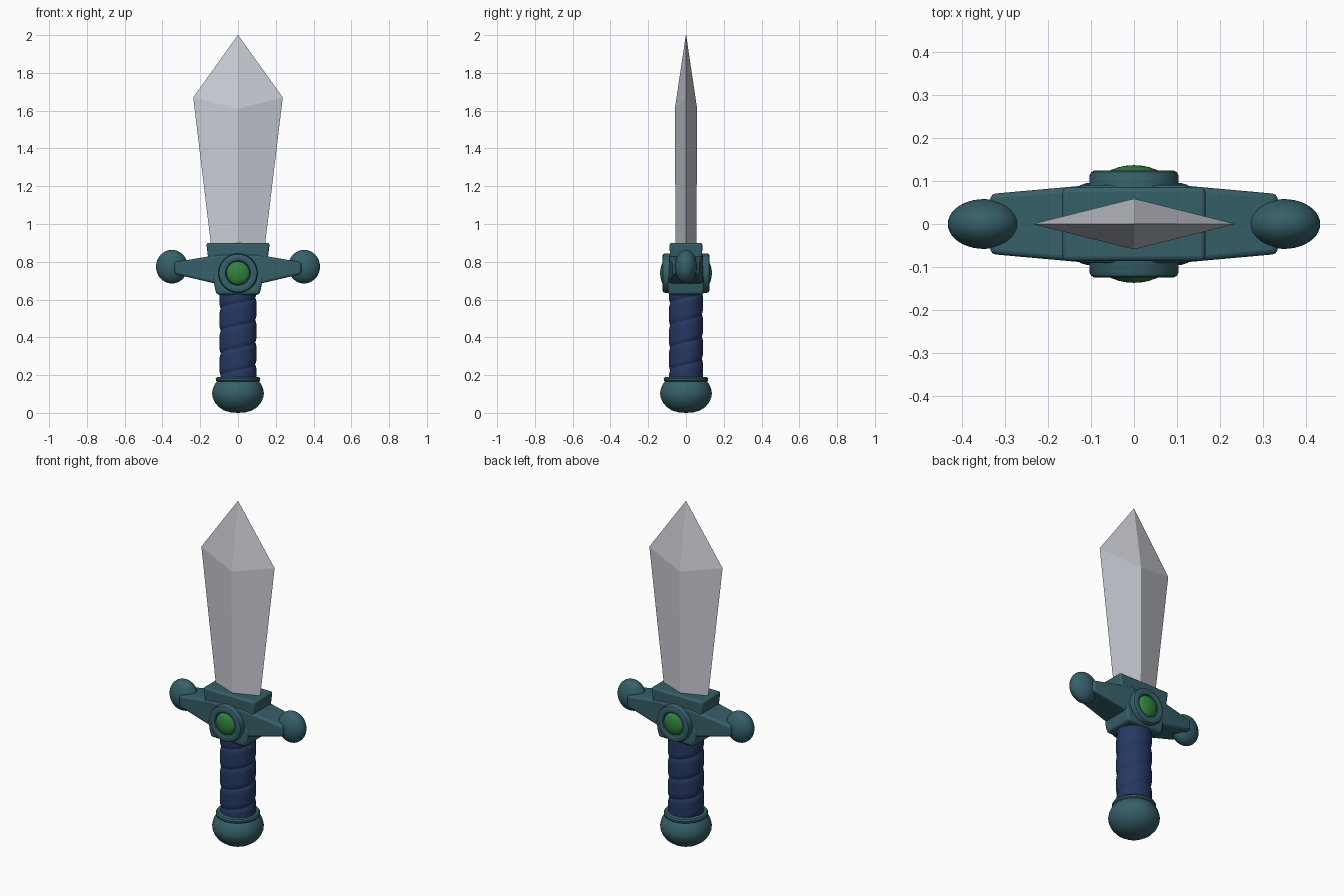
import bpy, bmesh, math
from mathutils import Matrix

if "Cube" in bpy.data.objects:
    bpy.data.objects.remove(bpy.data.objects["Cube"])


def mat(name, col):
    m = bpy.data.materials.new(name)
    m.diffuse_color = (*col, 1)
    m.use_nodes = True
    m.node_tree.nodes["Principled BSDF"].inputs["Base Color"].default_value = m.diffuse_color
    return m


STEEL = mat("pale steel", (0.60, 0.62, 0.68))
TEAL = mat("dark teal", (0.036, 0.115, 0.14))
NAVY = mat("navy wrap", (0.019, 0.040, 0.125))
GREEN = mat("green gem", (0.03, 0.22, 0.045))


def finish(name, bm, material, bevel=0, angle=35, smooth=True):
    bmesh.ops.recalc_face_normals(bm, faces=bm.faces)
    me = bpy.data.meshes.new(name)
    bm.to_mesh(me)
    bm.free()
    me.materials.append(material)
    ob = bpy.data.objects.new(name, me)
    bpy.context.collection.objects.link(ob)
    if bevel:
        b = ob.modifiers.new("bevel", "BEVEL")
        b.width, b.segments = bevel, 3
    if smooth:
        bpy.ops.object.select_all(action='DESELECT')
        ob.select_set(True)
        bpy.context.view_layer.objects.active = ob
        bpy.ops.object.shade_smooth_by_angle(angle=math.radians(angle))
    return ob


def loft(rings):
    """Skin a list of equal-length rings and cap both ends."""
    bm = bmesh.new()
    vs = [[bm.verts.new(p) for p in r] for r in rings]
    n = len(rings[0])
    for a, b in zip(vs, vs[1:]):
        for i in range(n):
            j = (i + 1) % n
            bm.faces.new((a[i], a[j], b[j], b[i]))
    bm.faces.new(vs[0][::-1])
    bm.faces.new(vs[-1])
    return bm


def lathe(profile, n=48):
    return loft([[(r * math.cos(2 * math.pi * i / n), r * math.sin(2 * math.pi * i / n), z)
                  for i in range(n)] for r, z in profile])


def rect(hx, hy, z):
    return [(-hx, -hy, z), (hx, -hy, z), (hx, hy, z), (-hx, hy, z)]


# Blade: diamond section, ridge breaks lower than the edge shoulders
def diamond(hx, hy, zx, zy):
    return [(-hx, 0, zx), (0, -hy, zy), (hx, 0, zx), (0, hy, zy)]


bm = loft([diamond(0.137, 0.055, 0.84, 0.84),
           diamond(0.237, 0.059, 1.67, 1.61),
           diamond(0.001, 0.001, 2.0, 2.0)])
finish("blade", bm, STEEL, smooth=False)

# Guard: flared top block, lower collar, tapering arms
finish("guard_top_block", loft([rect(0.148, 0.080, 0.72), rect(0.157, 0.085, 0.81),
                                rect(0.168, 0.087, 0.90)]), TEAL, 0.012)
finish("guard_lower_collar", loft([rect(0.113, 0.094, 0.625), rect(0.122, 0.096, 0.66),
                                   rect(0.135, 0.092, 0.73)]), TEAL, 0.014)


def arm_section(x, hy, z0, z1):
    return [(x, -hy, z0), (x, hy, z0), (x, hy, z1), (x, -hy, z1)]


finish("guard_arms", loft([arm_section(-0.335, 0.070, 0.735, 0.798),
                           arm_section(-0.10, 0.091, 0.680, 0.838),
                           arm_section(0.10, 0.091, 0.680, 0.838),
                           arm_section(0.335, 0.070, 0.735, 0.798)]), TEAL, 0.012)

for side, label in ((-1, "left"), (1, "right")):
    # Flattened ball at each arm end
    bm = bmesh.new()
    bmesh.ops.create_uvsphere(bm, u_segments=40, v_segments=24, radius=1)
    bmesh.ops.transform(bm, verts=bm.verts, matrix=Matrix.Translation((side * 0.35, 0, 0.774))
                        @ Matrix.Diagonal((0.084, 0.058, 0.089, 1)))
    finish(label + "_guard_ball", bm, TEAL, angle=60)

for side, label in ((1, "front"), (-1, "back")):
    # Raised gem setting and domed gem on each face
    place = Matrix.Translation((0, 0, 0.74)) @ Matrix.Rotation(side * math.pi / 2, 4, 'X')
    bm = lathe([(0.104, 0.06), (0.104, 0.112), (0.100, 0.121), (0.092, 0.125),
                (0.074, 0.125), (0.066, 0.121), (0.062, 0.108)])
    bm.transform(place)
    finish(label + "_gem_setting", bm, TEAL)
    bm = lathe([(0.062, 0.09), (0.062, 0.112)] +
               [(0.062 * math.cos(t), 0.112 + 0.025 * math.sin(t))
                for t in (0.3, 0.6, 0.9, 1.2, 1.4, 1.55)])
    bm.transform(place)
    finish(label + "_gem", bm, GREEN, angle=50)

# Grip: rounded helical wrap with tight grooves
PITCH, SEG, ROWS = 0.118, 64, 110
rings = []
for k in range(ROWS + 1):
    z = 0.17 + 0.47 * k / ROWS
    ring = []
    for i in range(SEG):
        a = 2 * math.pi * i / SEG
        u = ((z - 0.02) / PITCH - a / (2 * math.pi)) % 1
        r = 1 - 0.085 * abs(2 * u - 1) ** 5
        ring.append((0.098 * r * math.cos(a), 0.090 * r * math.sin(a), z))
    rings.append(ring)
finish("grip", loft(rings), NAVY, angle=50)

# Pommel: squashed ball with a rim under the grip
finish("pommel", lathe([(0.002, 0), (0.04, 0.003), (0.075, 0.013), (0.103, 0.032), (0.124, 0.058),
                        (0.135, 0.085), (0.137, 0.105), (0.133, 0.128), (0.124, 0.15),
                        (0.111, 0.166), (0.117, 0.171), (0.118, 0.181), (0.112, 0.189),
                        (0.09, 0.191)]), TEAL, angle=40)
